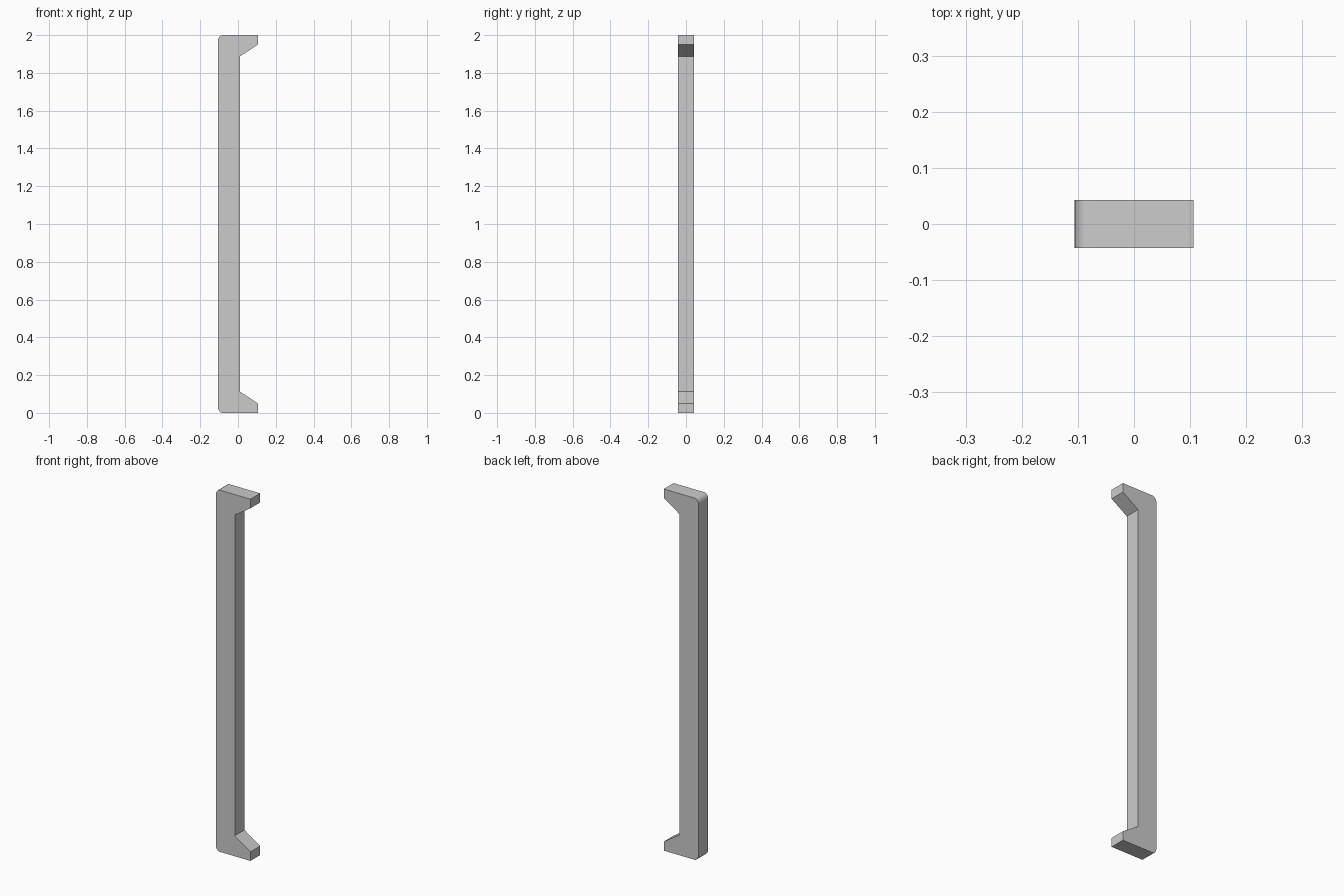
import bpy, bmesh, math

if "Cube" in bpy.data.objects:
    bpy.data.objects.remove(bpy.data.objects["Cube"])

HALF_W, HALF_D, HEIGHT = 0.106, 0.0425, 2.0
RX, RZ, STEPS = 0.024, 0.032, 5

# Upper half of the side profile: inner face, sloped lip, top, rounded back corner
upper = [(0.01, 0.887), (HALF_W, 0.95), (HALF_W, 1.0)]
for i in range(STEPS + 1):
    a = math.pi / 2 * (1 + i / STEPS)
    upper.append((-HALF_W + RX + RX * math.cos(a), 1 - RZ + RZ * math.sin(a)))

# Mirror it for the lower half
profile = upper + [(x, -z) for x, z in reversed(upper)]

# Extrude the profile through the depth
bm = bmesh.new()
face = bm.faces.new([bm.verts.new((x, -HALF_D, z + HEIGHT / 2)) for x, z in profile])
ext = bmesh.ops.extrude_face_region(bm, geom=[face])
moved = [g for g in ext["geom"] if isinstance(g, bmesh.types.BMVert)]
bmesh.ops.translate(bm, verts=moved, vec=(0, 2 * HALF_D, 0))
bmesh.ops.recalc_face_normals(bm, faces=bm.faces)

mesh = bpy.data.meshes.new("bracket_handle")
bm.to_mesh(mesh)
bm.free()
handle = bpy.data.objects.new("bracket_handle", mesh)
bpy.context.collection.objects.link(handle)

# Smooth only the rounded back corners
bpy.context.view_layer.objects.active = handle
handle.select_set(True)
bpy.ops.object.shade_smooth_by_angle(angle=math.radians(30))
